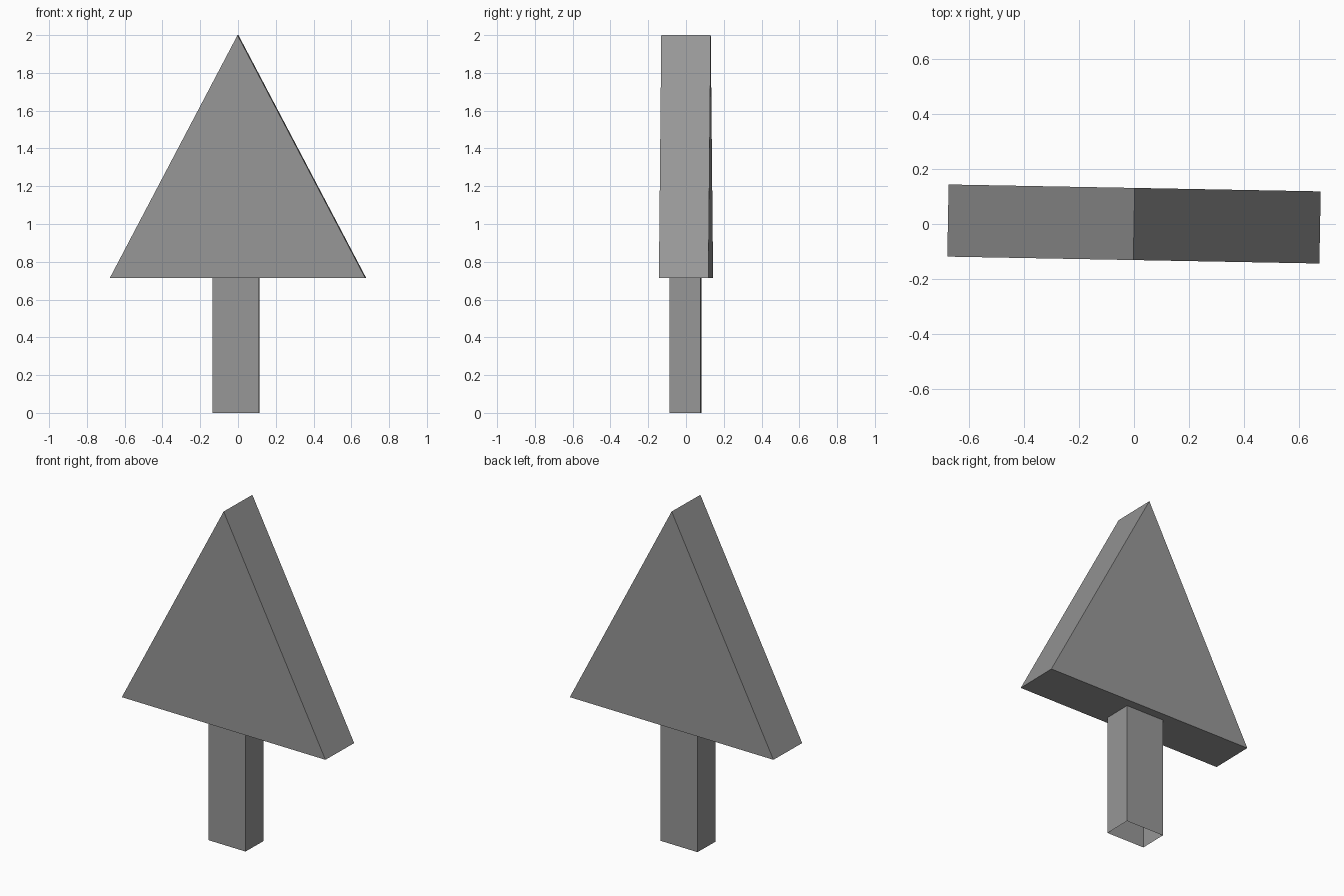
import bpy
import bmesh
from mathutils import Matrix

if "Cube" in bpy.data.objects:
    bpy.data.objects.remove(bpy.data.objects["Cube"], do_unlink=True)

YAW = -0.0185      # whole tree is turned very slightly
CROWN_BASE = 0.715

grey = bpy.data.materials.new("mid grey")
grey.use_nodes = True
grey.diffuse_color = (0.31, 0.31, 0.31, 1)
grey.node_tree.nodes["Principled BSDF"].inputs["Base Color"].default_value = (0.31, 0.31, 0.31, 1)


def extrude_profile(name, profile, offset, location, cap_start=True):
    """Sweep a flat outline along offset; optionally leave the start open."""
    bm = bmesh.new()
    start = bm.faces.new([bm.verts.new(p) for p in profile])
    geom = bmesh.ops.extrude_face_region(bm, geom=[start], use_keep_orig=True)["geom"]
    moved = [v for v in geom if isinstance(v, bmesh.types.BMVert)]
    bmesh.ops.translate(bm, verts=moved, vec=offset)
    bmesh.ops.recalc_face_normals(bm, faces=bm.faces)
    if not cap_start:
        bmesh.ops.delete(bm, geom=[start], context='FACES_ONLY')
    bmesh.ops.rotate(bm, verts=bm.verts, cent=(0, 0, 0), matrix=Matrix.Rotation(YAW, 3, 'Z'))
    mesh = bpy.data.meshes.new(name)
    bm.to_mesh(mesh)
    bm.free()
    mesh.materials.append(grey)
    obj = bpy.data.objects.new(name, mesh)
    obj.location = location
    bpy.context.collection.objects.link(obj)
    return obj


# Crown: triangular slab, extruded front to back
half_w, half_d = 0.676, 0.131
triangle = [(-half_w, -half_d, 0), (half_w, -half_d, 0), (0, -half_d, 2 - CROWN_BASE)]
extrude_profile("crown", triangle, (0, 2 * half_d, 0), (0, 0, CROWN_BASE))

# Trunk: square post with an open underside, slightly off centre
tw, td = 0.1235, 0.083
post = [(-tw, -td, 0), (tw, -td, 0), (tw, td, 0), (-tw, td, 0)]
extrude_profile("trunk", post, (0, 0, CROWN_BASE), (-0.011, -0.003, 0), cap_start=False)
